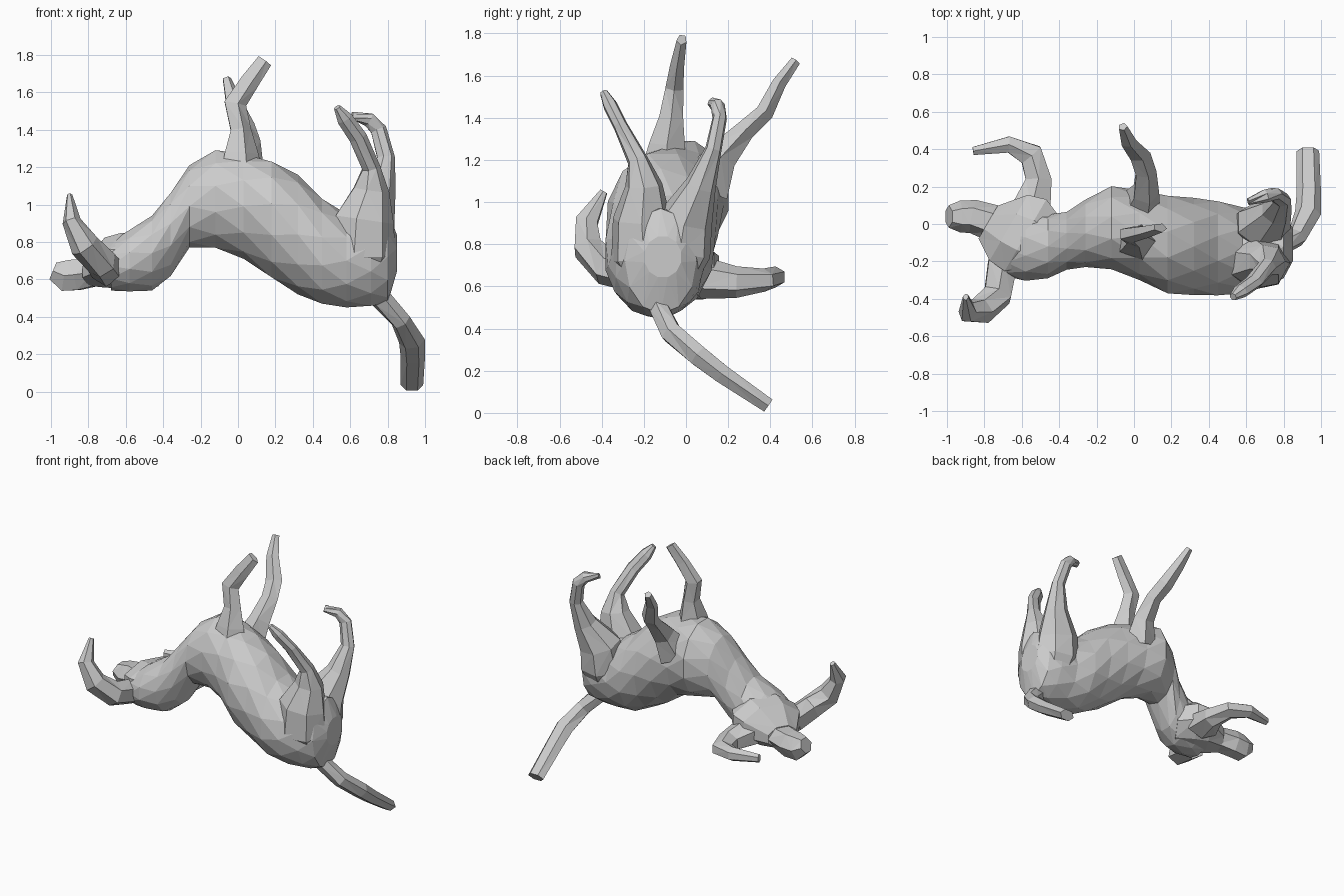
import bpy, bmesh, math
from mathutils import Vector


def loft(name, stations, sides, ref, axis=None, turn=0.0, stagger=False):
    """Flat-faced skin through stations (x, y, z, radius along ref, radius across)."""
    bm = bmesh.new()
    pts = [Vector(s[:3]) for s in stations]
    rings = []
    for i, s in enumerate(stations):
        if axis:
            t = Vector(axis).normalized()
        else:
            t = (pts[min(i + 1, len(pts) - 1)] - pts[max(i - 1, 0)]).normalized()
        u = Vector(ref)
        u = (u - t * u.dot(t)).normalized()
        v = t.cross(u)
        shift = 0.5 if stagger and i % 2 else 0.0
        ring = []
        for k in range(sides):
            a = turn + 2 * math.pi * (k + shift) / sides
            ring.append(bm.verts.new(pts[i] + u * s[3] * math.cos(a) + v * s[4] * math.sin(a)))
        rings.append(ring)
    for i, (a, b) in enumerate(zip(rings, rings[1:])):
        for k in range(sides):
            n = (k + 1) % sides
            if i % 2 == 0:
                bm.faces.new((a[k], a[n], b[k]))
                bm.faces.new((a[n], b[n], b[k]))
            else:
                bm.faces.new((a[k], b[n], b[k]))
                bm.faces.new((a[k], a[n], b[n]))
    bm.faces.new(rings[0][::-1])
    bm.faces.new(rings[-1])
    bmesh.ops.recalc_face_normals(bm, faces=bm.faces)
    mesh = bpy.data.meshes.new(name)
    bm.to_mesh(mesh)
    bm.free()
    obj = bpy.data.objects.new(name, mesh)
    bpy.context.collection.objects.link(obj)
    return obj


# Torso and neck: x, y centre, z centre, half height, half width
loft("torso", [
    (-0.68, -0.13, 0.67, 0.13, 0.15),
    (-0.58, -0.12, 0.70, 0.17, 0.19),
    (-0.46, -0.12, 0.74, 0.20, 0.17),
    (-0.36, -0.09, 0.84, 0.23, 0.16),
    (-0.26, -0.05, 0.99, 0.22, 0.18),
    (-0.12, -0.02, 1.03, 0.27, 0.23),
    (0.03, -0.06, 0.99, 0.28, 0.24),
    (0.18, -0.11, 0.92, 0.32, 0.27),
    (0.32, -0.12, 0.84, 0.32, 0.26),
    (0.45, -0.13, 0.75, 0.29, 0.26),
    (0.58, -0.14, 0.70, 0.25, 0.23),
    (0.71, -0.13, 0.71, 0.26, 0.21),
    (0.80, -0.12, 0.72, 0.25, 0.17),
    (0.85, -0.11, 0.74, 0.10, 0.09)], 12, (0, 0, 1), axis=(1, 0, 0), stagger=True)

# Broad head turned slightly sideways, with a blunt muzzle
loft("head", [
    (-0.46, -0.12, 0.70, 0.15, 0.17),
    (-0.58, -0.06, 0.70, 0.16, 0.24),
    (-0.67, -0.02, 0.69, 0.145, 0.22),
    (-0.78, 0.01, 0.64, 0.08, 0.11)], 8, (0, 0, 1), axis=(-0.86, 0.5, 0), turn=math.pi / 8)
loft("muzzle", [
    (-0.74, 0.00, 0.64, 0.08, 0.10),
    (-0.86, 0.04, 0.625, 0.095, 0.09),
    (-0.93, 0.04, 0.62, 0.095, 0.085),
    (-0.99, 0.04, 0.645, 0.055, 0.06)], 6, (0, 0, 1), turn=math.pi / 6)

# Curved horns
loft("horn_near", [
    (-0.70, -0.20, 0.65, 0.09, 0.09),
    (-0.73, -0.38, 0.69, 0.085, 0.085),
    (-0.82, -0.465, 0.78, 0.08, 0.075),
    (-0.89, -0.47, 0.91, 0.05, 0.06),
    (-0.90, -0.39, 1.05, 0.015, 0.02)], 6, (1, 0, 0.5))
loft("horn_far", [
    (-0.55, 0.08, 0.64, 0.10, 0.12),
    (-0.51, 0.24, 0.62, 0.075, 0.08),
    (-0.55, 0.37, 0.63, 0.055, 0.075),
    (-0.67, 0.425, 0.645, 0.05, 0.05),
    (-0.86, 0.39, 0.65, 0.03, 0.025)], 6, (0, 0, 1))

# Front legs, pointing up and bent at the knee
loft("front_leg_near", [
    (0.01, -0.10, 1.14, 0.13, 0.12),
    (0.01, -0.09, 1.27, 0.10, 0.09),
    (0.01, -0.07, 1.40, 0.06, 0.06),
    (-0.02, -0.055, 1.54, 0.065, 0.045),
    (0.06, -0.04, 1.66, 0.055, 0.035),
    (0.14, -0.02, 1.77, 0.045, 0.025)], 5, (1, 0, 0))
loft("front_leg_far", [
    (0.03, 0.09, 1.08, 0.11, 0.13),
    (0.06, 0.17, 1.22, 0.075, 0.08),
    (0.06, 0.28, 1.34, 0.06, 0.05),
    (0.03, 0.37, 1.42, 0.06, 0.045),
    (-0.03, 0.44, 1.56, 0.045, 0.035),
    (-0.06, 0.52, 1.67, 0.025, 0.025)], 5, (1, 0, 0))

# Hind legs, starting in broad thighs
loft("hind_leg_near", [
    (0.66, -0.16, 0.58, 0.10, 0.09),
    (0.66, -0.20, 0.74, 0.18, 0.16),
    (0.67, -0.21, 0.92, 0.165, 0.14),
    (0.71, -0.20, 1.08, 0.10, 0.09),
    (0.71, -0.23, 1.20, 0.05, 0.05),
    (0.64, -0.31, 1.36, 0.05, 0.035),
    (0.57, -0.36, 1.46, 0.045, 0.035),
    (0.53, -0.39, 1.52, 0.02, 0.02)], 7, (1, 0, 0))
loft("hind_leg_far", [
    (0.68, -0.06, 0.60, 0.10, 0.09),
    (0.68, -0.03, 0.76, 0.16, 0.15),
    (0.69, 0.00, 0.92, 0.15, 0.13),
    (0.76, 0.07, 1.08, 0.085, 0.075),
    (0.79, 0.13, 1.25, 0.05, 0.04),
    (0.75, 0.16, 1.40, 0.045, 0.035),
    (0.70, 0.15, 1.455, 0.04, 0.035),
    (0.61, 0.12, 1.475, 0.015, 0.025)], 7, (1, 0, 0))

# Flattened tail swinging down to the ground
loft("tail", [
    (0.76, -0.13, 0.50, 0.06, 0.05),
    (0.87, -0.07, 0.38, 0.055, 0.055),
    (0.93, 0.06, 0.27, 0.07, 0.055),
    (0.935, 0.17, 0.185, 0.065, 0.05),
    (0.93, 0.39, 0.035, 0.06, 0.04)], 6, (1, 0, 0))
